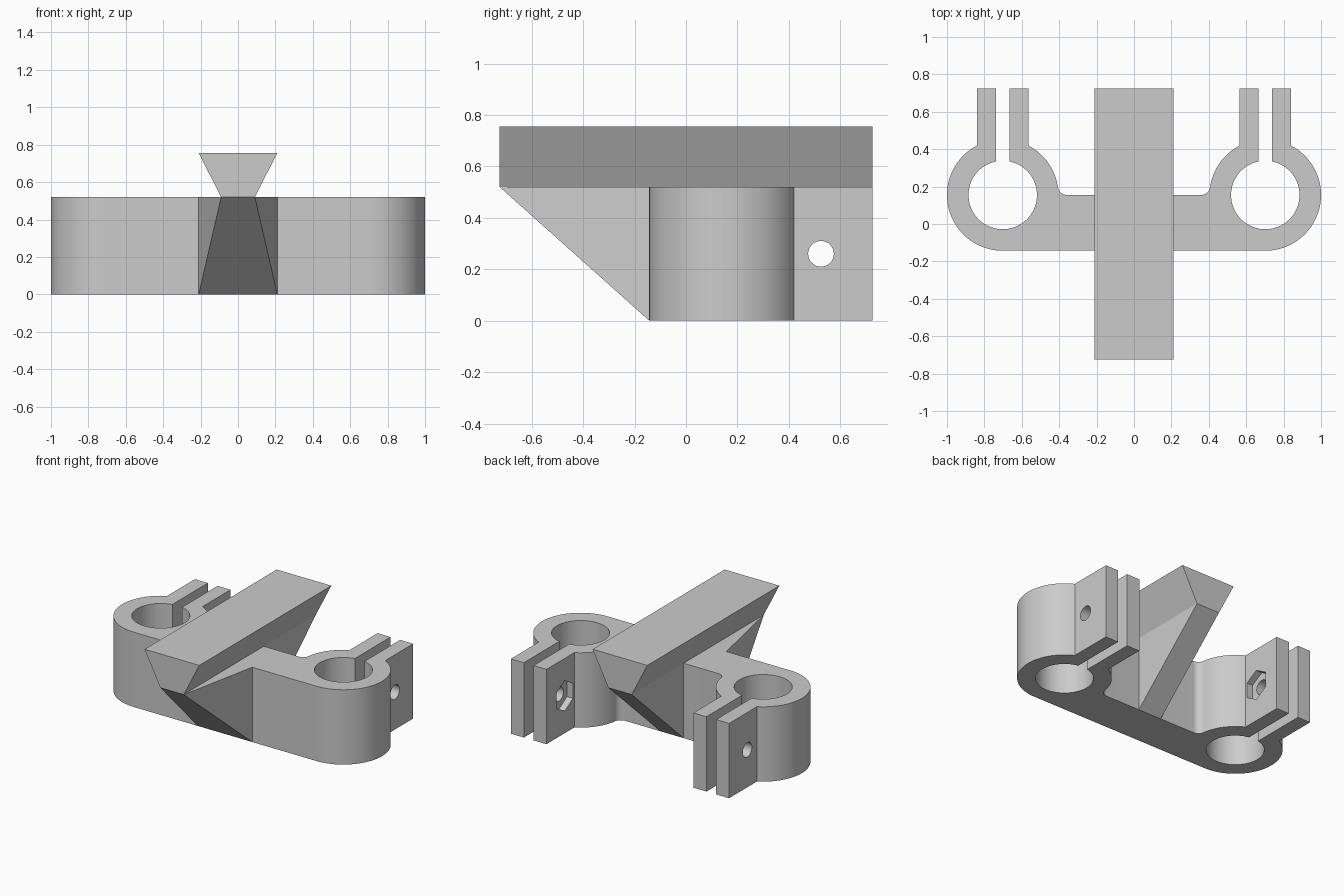
import bpy
import bmesh
from math import sin, cos, acos, asin, atan2, sqrt, pi, radians
from mathutils import Vector

cube = bpy.data.objects.get("Cube")
if cube:
    bpy.data.objects.remove(cube, do_unlink=True)

grey = bpy.data.materials.new("plain grey")
grey.use_nodes = True
grey.diffuse_color = (0.6, 0.6, 0.6, 1)
grey.node_tree.nodes["Principled BSDF"].inputs["Base Color"].default_value = (0.6, 0.6, 0.6, 1)

# Main dimensions
HEIGHT, TOP = 0.52, 0.755
CX, CY = 0.702, 0.155            # clamp ring centre
R_OUT, R_IN = 0.298, 0.183       # ring radii
TAB, SLOT = 0.137, 0.037         # half widths of the ears and of the gap
FRONT, END = CY - R_OUT, 0.725   # bar front, and half length of the rail
NECK, WIDE = 0.09, 0.21          # rail half widths
FILLET = 0.05


def finish(name, bm):
    bmesh.ops.recalc_face_normals(bm, faces=bm.faces)
    mesh = bpy.data.meshes.new(name)
    bm.to_mesh(mesh)
    bm.free()
    mesh.materials.append(grey)
    obj = bpy.data.objects.new(name, mesh)
    bpy.context.collection.objects.link(obj)
    return obj


def prism(name, profile, axis, start, end):
    """Extrude a closed 2D profile along x, y or z."""
    place = {"x": lambda a, b: (start, a, b),
             "y": lambda a, b: (a, start, b),
             "z": lambda a, b: (a, b, start)}[axis]
    bm = bmesh.new()
    face = bm.faces.new([bm.verts.new(place(a, b)) for a, b in profile])
    out = bmesh.ops.extrude_face_region(bm, geom=[face])
    verts = [v for v in out["geom"] if isinstance(v, bmesh.types.BMVert)]
    shift = Vector([(end - start) * (axis == k) for k in "xyz"])
    bmesh.ops.translate(bm, verts=verts, vec=shift)
    return finish(name, bm)


def hull(name, points):
    bm = bmesh.new()
    for p in points:
        bm.verts.new(p)
    bmesh.ops.convex_hull(bm, input=bm.verts)
    bmesh.ops.dissolve_limit(bm, angle_limit=radians(1), verts=bm.verts, edges=bm.edges)
    return finish(name, bm)


def arc(cx, cy, r, a, b, n):
    return [(cx + r * cos(a + (b - a) * i / n), cy + r * sin(a + (b - a) * i / n))
            for i in range(n + 1)]


def polygon(cx, cy, r, n):
    return arc(cx, cy, r, pi / 2, 2.5 * pi, n)[:-1]


def cut(target, cutter):
    mod = target.modifiers.new("cut", "BOOLEAN")
    mod.operation, mod.solver, mod.object = "DIFFERENCE", "EXACT", cutter
    bpy.context.view_layer.objects.active = target
    bpy.ops.object.modifier_apply(modifier=mod.name)
    bpy.data.objects.remove(cutter, do_unlink=True)


# Clamp body: half outline with ring, split ears and fillet, then mirrored
ear = acos(TAB / R_OUT)
gap = acos(SLOT / R_IN)
fx = CX - sqrt((R_OUT + FILLET) ** 2 - FILLET ** 2)
fy = CY + FILLET
meet = atan2(fy - CY, fx - CX)
half = arc(CX, CY, R_OUT, -pi / 2, ear, 40)
half += [(CX + TAB, END), (CX + SLOT, END)]
half += arc(CX, CY, R_IN, gap, -pi - gap, 64)
half += [(CX - SLOT, END), (CX - TAB, END)]
half += arc(CX, CY, R_OUT, pi - ear, meet, 20)
half += arc(fx, fy, FILLET, meet - pi, -pi / 2, 10)[1:]
body = prism("clamp_body", half + [(-x, y) for x, y in reversed(half)], "z", 0, HEIGHT)

# Bolt hole through all ears, and hexagonal nut pockets on the inner ears
BOLT = (0.525, HEIGHT / 2)
cut(body, prism("bolt_cutter", polygon(*BOLT, 0.05, 32), "x", -1.2, 1.2))
inner = CX - TAB
for side in (-1, 1):
    cut(body, prism("nut_cutter", polygon(*BOLT, 0.105, 6), "x",
                    side * (inner - 0.1), side * (inner + 0.045)))

# Dovetail rail along the top
prism("dovetail_rail", [(-NECK, HEIGHT), (NECK, HEIGHT), (WIDE, TOP), (-WIDE, TOP)],
      "y", -END, END)

# Front brace tapers from the bar to the rail neck
hull("front_brace", [(s * WIDE, FRONT, z) for s in (-1, 1) for z in (0, HEIGHT)]
     + [(s * NECK, -END, HEIGHT) for s in (-1, 1)])

# Rear brace is a straight web under the rail
prism("rear_brace", [(CY, 0), (END, HEIGHT), (CY, HEIGHT)], "x", -NECK, NECK)

# Smooth the rounded walls, keeping edges sharp
bpy.ops.object.select_all(action="DESELECT")
body.select_set(True)
bpy.context.view_layer.objects.active = body
bpy.ops.object.shade_smooth_by_angle(angle=radians(25))
